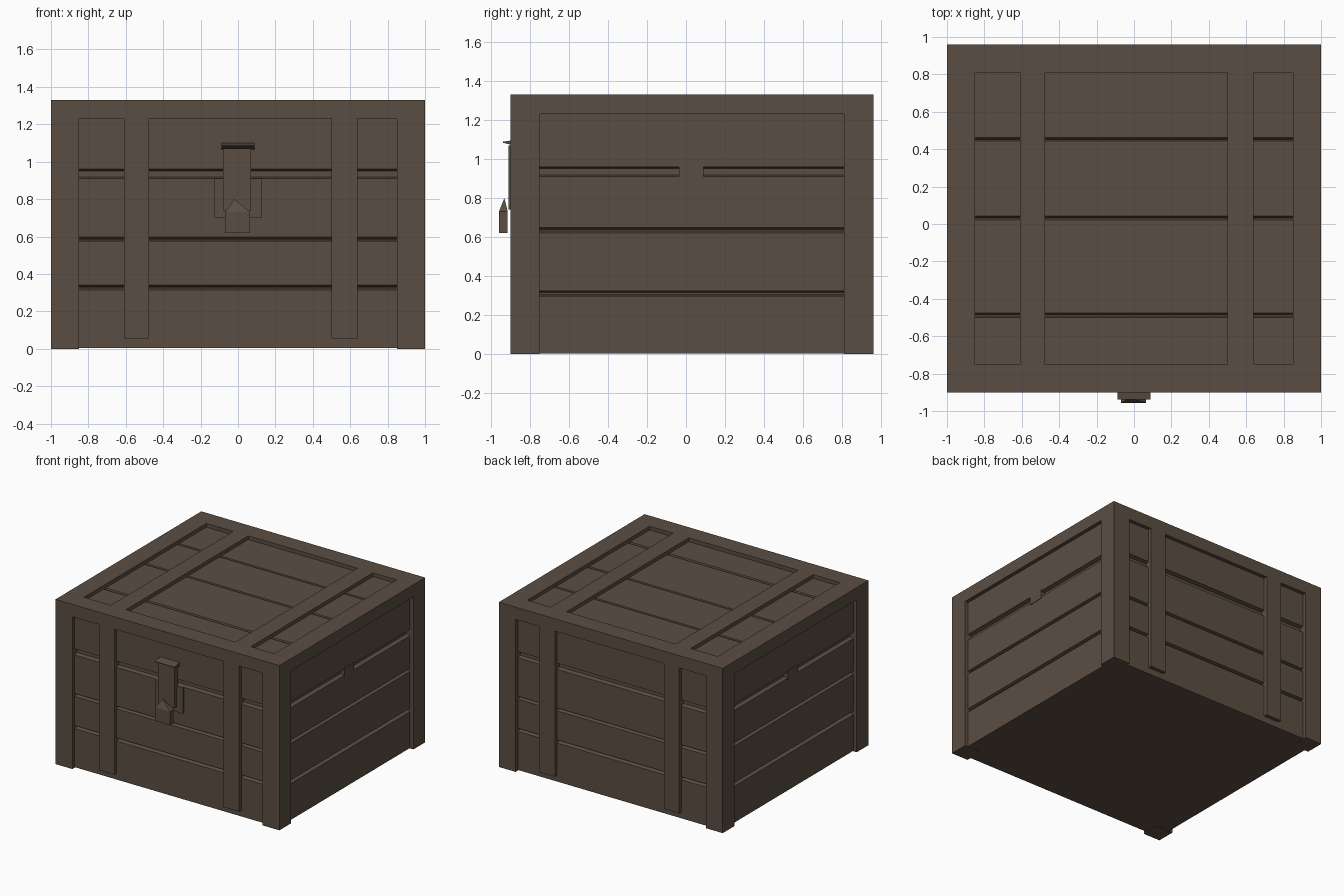
import bpy, bmesh
from mathutils import Matrix, Vector

cube = bpy.data.objects.get("Cube")
if cube:
    bpy.data.objects.remove(cube, do_unlink=True)

wood = bpy.data.materials.new("weathered brown")
wood.use_nodes = True
COLOR = (0.105, 0.076, 0.055, 1)
wood.diffuse_color = COLOR
bsdf = wood.node_tree.nodes["Principled BSDF"]
bsdf.inputs["Base Color"].default_value = COLOR
bsdf.inputs["Roughness"].default_value = 0.9

# Chest extents and board depths
X, Y0, Y1, H = 1.0, -0.9, 0.96, 1.33
RAIL = 0.15
RECESS, GROOVE = 0.03, 0.06
STRAPS = [(-0.61, -0.475), (0.50, 0.64)]


def face_frame(u, v, out, origin):
    """Local axes of one chest wall: along, up, outward."""
    m = Matrix((u, v, out)).transposed().to_4x4()
    m.translation = Vector(origin)
    return m


FRONT = face_frame((1, 0, 0), (0, 0, 1), (0, -1, 0), (0, Y0, 0))
BACK = face_frame((-1, 0, 0), (0, 0, 1), (0, 1, 0), (0, Y1, 0))
RIGHT = face_frame((0, 1, 0), (0, 0, 1), (1, 0, 0), (X, 0, 0))
LEFT = face_frame((0, -1, 0), (0, 0, 1), (-1, 0, 0), (-X, 0, 0))
TOP = face_frame((1, 0, 0), (0, 1, 0), (0, 0, 1), (0, 0, H))
WORLD = Matrix.Identity(4)


def add_box(bm, frame, u, v, w, slope_low=0, slope_high=0):
    """Box between ranges; slopes pull in the outer face's v edges."""
    mid = [(r[0] + r[1]) / 2 for r in (u, v, w)]
    size = [r[1] - r[0] for r in (u, v, w)]
    verts = bmesh.ops.create_cube(bm, size=1)["verts"]
    for vert in verts:
        p = Vector(m + c * s for m, c, s in zip(mid, vert.co, size))
        if vert.co.z > 0:
            p.y += slope_low if vert.co.y < 0 else -slope_high
        vert.co = frame @ p
    return verts


def finish(name, bm):
    bmesh.ops.recalc_face_normals(bm, faces=bm.faces)
    mesh = bpy.data.meshes.new(name)
    bm.to_mesh(mesh)
    bm.free()
    mesh.materials.append(wood)
    obj = bpy.data.objects.new(name, mesh)
    bpy.context.collection.objects.link(obj)
    return obj


def make_boards(name, frame, u, v, gaps):
    """Row of recessed boards split by the given gaps, with sloped edges."""
    bm = bmesh.new()
    edges = [v[0]] + [e for gap in gaps for e in gap] + [v[1]]
    for i in range(0, len(edges), 2):
        low = 0.012 if i else 0
        high = 0.012 if i + 2 < len(edges) else 0
        add_box(bm, frame, u, (edges[i] - low, edges[i + 1] + high),
                (-GROOVE - 0.01, -RECESS), low, high)
    return finish(name, bm)


# Inner body
bm = bmesh.new()
add_box(bm, WORLD, (-X + GROOVE, X - GROOVE), (Y0 + GROOVE, Y1 - GROOVE),
        (0.005, H - GROOVE))
finish("inner_body", bm)

# Floor
bm = bmesh.new()
add_box(bm, WORLD, (-X + RECESS, X - RECESS), (Y0 + RECESS, Y1 - RECESS),
        (0.004, 0.03))
finish("floor", bm)

# Corner posts
bm = bmesh.new()
for x in ((-X, -X + RAIL), (X - RAIL, X)):
    for y in ((Y0, Y0 + RAIL), (Y1 - RAIL, Y1)):
        add_box(bm, WORLD, x, y, (0, H - 0.1))
finish("corner_posts", bm)

# Top frame: an extruded ring
bm = bmesh.new()
add_box(bm, WORLD, (-X, X), (Y0, Y0 + RAIL), (H - 0.1, H))
add_box(bm, WORLD, (-X, X), (Y1 - RAIL, Y1), (H - 0.1, H))
for x in ((-X, -X + RAIL), (X - RAIL, X)):
    add_box(bm, WORLD, x, (Y0 + RAIL, Y1 - RAIL), (H - 0.1, H))
finish("top_frame", bm)

# Boards on every wall and the lid
LID_GAP = (0.91, 0.96)
inner = (-X + RAIL, X - RAIL)
rows = (0.004, H - 0.1)
long_gaps = [(0.315, 0.34), (0.575, 0.598), LID_GAP]
side_gaps = [(0.297, 0.325), (0.622, 0.648), LID_GAP]
lid_gaps = [(-0.50, -0.475), (0.022, 0.042), (0.443, 0.462)]
make_boards("front_boards", FRONT, inner, rows, long_gaps)
make_boards("back_boards", BACK, inner, rows, long_gaps)
make_boards("right_boards", RIGHT, (Y0 + RAIL, Y1 - RAIL), rows, side_gaps)
make_boards("left_boards", LEFT, (RAIL - Y1, -RAIL - Y0), rows, side_gaps)
make_boards("lid_boards", TOP, inner, (Y0 + RAIL, Y1 - RAIL), lid_gaps)

# Straps down the front and back and across the lid
bm = bmesh.new()
for a, b in STRAPS:
    add_box(bm, FRONT, (a, b), (0.055, H - 0.1), (-GROOVE, 0))
    add_box(bm, BACK, (-b, -a), (0.055, H - 0.1), (-GROOVE, 0))
    add_box(bm, TOP, (a, b), (Y0 + RAIL, Y1 - RAIL), (-GROOVE, 0))
finish("straps", bm)

# Small side tabs bridging the lid gap
bm = bmesh.new()
add_box(bm, RIGHT, (-0.035, 0.09), (0.895, 0.97), (-GROOVE, -RECESS + 0.004))
add_box(bm, LEFT, (-0.09, 0.035), (0.895, 0.97), (-GROOVE, -RECESS + 0.004))
finish("side_tabs", bm)

# Latch: back plate, hasp and hooked cap
bm = bmesh.new()
add_box(bm, FRONT, (-0.125, 0.125), (0.70, 0.91), (-0.05, -0.018))
finish("latch_plate", bm)
bm = bmesh.new()
add_box(bm, FRONT, (-0.08, 0.07), (0.74, 1.07), (-0.035, 0.008))
finish("latch_hasp", bm)
bm = bmesh.new()
add_box(bm, FRONT, (-0.088, 0.088), (1.065, 1.1), (-0.035, 0.038), 0.018, 0.012)
finish("latch_cap", bm)

# Padlock with a pointed top
bm = bmesh.new()
add_box(bm, FRONT, (-0.07, 0.065), (0.62, 0.73), (0.013, 0.058))
roof = add_box(bm, FRONT, (-0.07, 0.065), (0.73, 0.80), (0.013, 0.058))
tip = [v for v in roof if v.co.z > 0.75]
bmesh.ops.pointmerge(bm, verts=tip, merge_co=FRONT @ Vector((-0.02, 0.80, 0.03)))
finish("padlock", bm)
